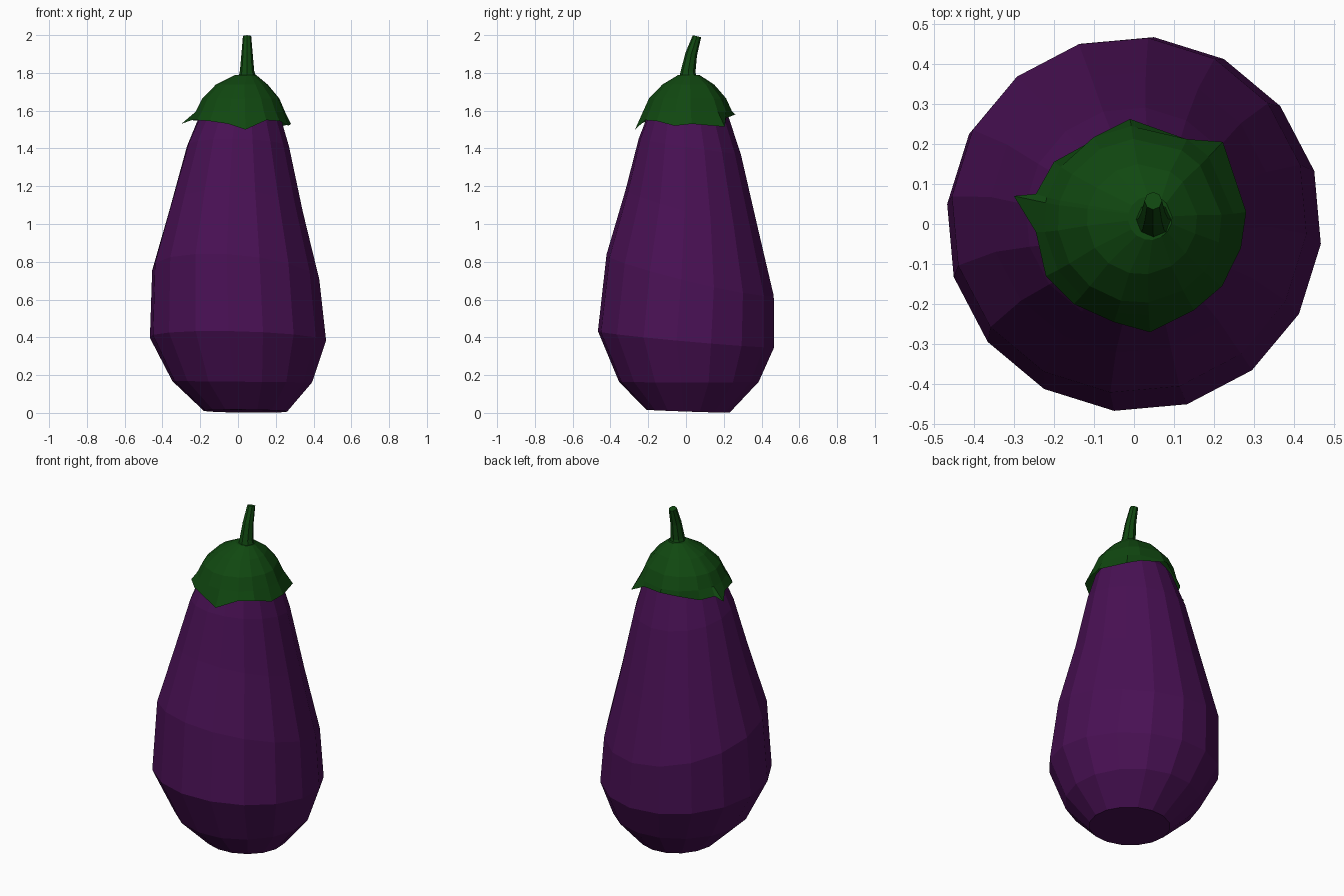
import bpy, bmesh, math


def material(name, rgb):
    m = bpy.data.materials.new(name)
    m.diffuse_color = (*rgb, 1)
    return m


def loft(name, rings, mat, cap_start=True, cap_end=True):
    """Skin a stack of equally sized point rings with flat faces."""
    bm = bmesh.new()
    loops = [[bm.verts.new(p) for p in ring] for ring in rings]
    n = len(loops[0])
    for a, b in zip(loops, loops[1:]):
        for i in range(n):
            j = (i + 1) % n
            bm.faces.new((a[i], a[j], b[j], b[i]))
    if cap_start:
        bm.faces.new(loops[0][::-1])
    if cap_end:
        bm.faces.new(loops[-1])
    bmesh.ops.recalc_face_normals(bm, faces=bm.faces)
    me = bpy.data.meshes.new(name)
    bm.to_mesh(me)
    bm.free()
    me.materials.append(mat)
    ob = bpy.data.objects.new(name, me)
    bpy.context.collection.objects.link(ob)
    return ob


def ring(cx, cy, z, r, sx=0.0, sy=0.0, n=16, start=-6.1):
    """Circle of points, tilted by the slopes sx and sy."""
    pts = []
    for i in range(n):
        a = math.radians(start) + math.tau * i / n
        x, y = r * math.cos(a), r * math.sin(a)
        pts.append((cx + x, cy + y, z + sx * x + sy * y))
    return pts


purple = material("aubergine purple", (0.066, 0.0052, 0.088))
green = material("stalk green", (0.0052, 0.064, 0.0052))

# Fruit body: slightly tilted rings, bottom to top
body = [
    (0.04, 0.01, 0.009, 0.222, -0.01, -0.035),
    (0.022, 0.015, 0.165, 0.372, -0.01, 0.0),
    (0.0, 0.0, 0.39, 0.469, -0.025, -0.09),
    (-0.012, 0.022, 0.73, 0.445, -0.08, -0.24),
    (-0.008, 0.03, 1.08, 0.352, -0.06, -0.28),
    (0.0, 0.02, 1.41, 0.272, -0.02, -0.15),
    (0.01, 0.01, 1.58, 0.212, 0.0, 0.0),
    (0.01, 0.01, 1.66, 0.15, 0.0, 0.0),
]
loft("fruit_body", [ring(*b) for b in body], purple)

# Leafy cap: ragged rim, then rounded rings closing at the stalk
rim = [
    (0.28, 0.03, 1.53), (0.222, 0.205, 1.515), (0.13, 0.212, 1.56),
    (-0.01, 0.262, 1.58), (-0.1, 0.21, 1.56), (-0.2, 0.155, 1.545),
    (-0.245, 0.075, 1.55), (-0.30, 0.07, 1.53), (-0.245, -0.02, 1.55),
    (-0.22, -0.13, 1.55), (-0.15, -0.2, 1.545), (-0.05, -0.245, 1.53),
    (0.04, -0.27, 1.50), (0.15, -0.215, 1.55), (0.22, -0.155, 1.545),
    (0.267, -0.06, 1.52),
]
cap = [rim]
for r, z, cx, cy in [(0.237, 1.595, 0.012, 0.008), (0.205, 1.665, 0.014, 0.008),
                     (0.138, 1.738, 0.02, 0.012), (0.055, 1.79, 0.04, 0.015)]:
    row = []
    for x, y, _ in rim:
        a = math.atan2(y - 0.01, x - 0.01)
        row.append((cx + r * math.cos(a), cy + r * math.sin(a), z))
    cap.append(row)
loft("leafy_cap", cap, green, cap_start=False)

# Stalk: tapering and leaning backwards
stalk = [
    (0.05, 0.012, 1.765, 0.05, 0, 0),
    (0.048, 0.012, 1.81, 0.038, 0, -0.2),
    (0.048, 0.028, 1.90, 0.03, 0, -0.3),
    (0.048, 0.058, 1.994, 0.022, 0, -0.25),
]
loft("stalk", [ring(*s, n=8, start=0) for s in stalk], green)
